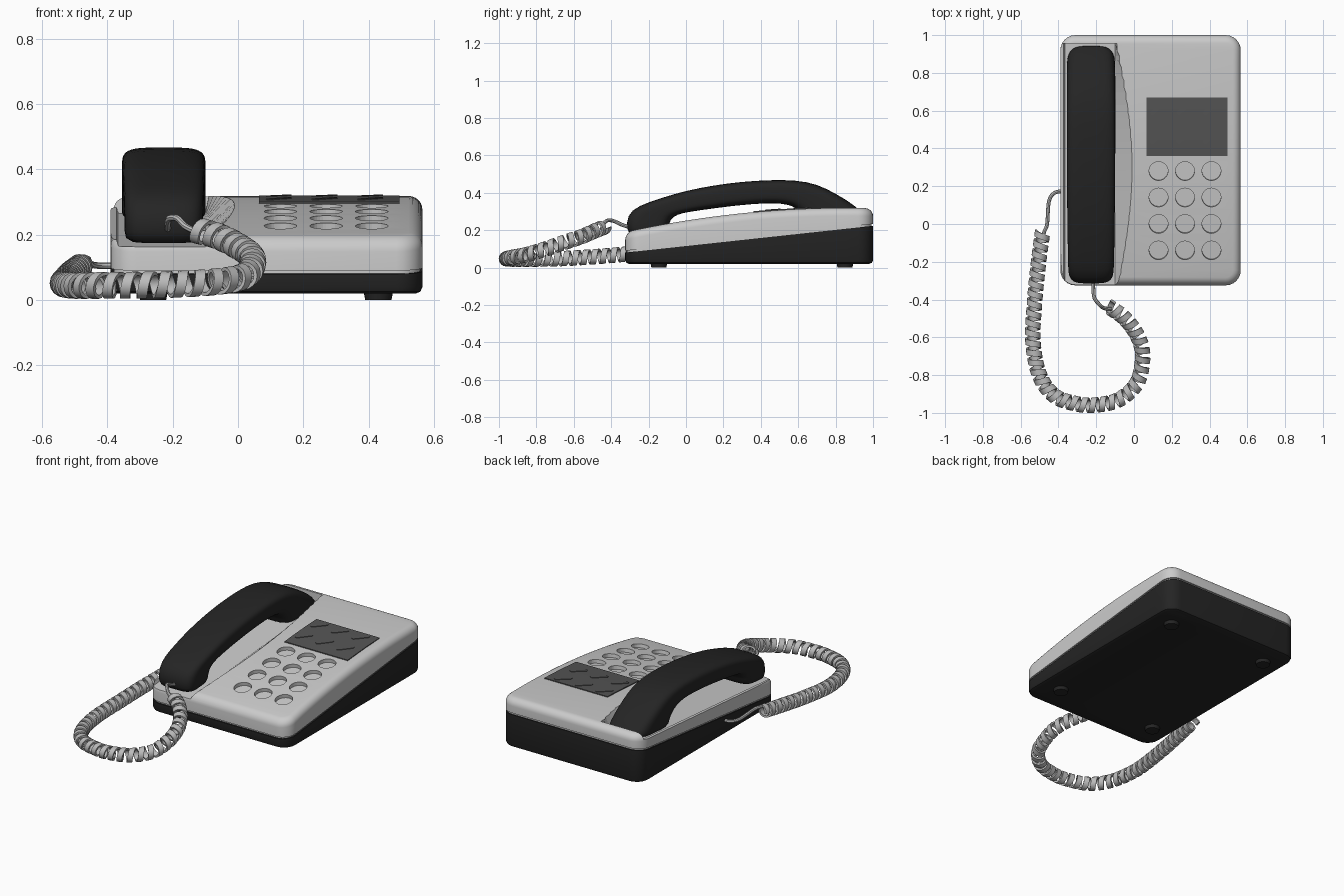
import bpy, bmesh, math
from mathutils import Vector, Matrix

if "Cube" in bpy.data.objects:
    bpy.data.objects.remove(bpy.data.objects["Cube"])


def material(name, rgb, rough=0.6):
    m = bpy.data.materials.new(name)
    m.use_nodes = True
    m.diffuse_color = (*rgb, 1)
    bsdf = m.node_tree.nodes["Principled BSDF"]
    bsdf.inputs["Base Color"].default_value = (*rgb, 1)
    bsdf.inputs["Roughness"].default_value = rough
    return m


GREY = material("light grey plastic", (0.60, 0.60, 0.60))
BLACK = material("black plastic", (0.018, 0.018, 0.018))
PANEL = material("dark grey panel", (0.09, 0.09, 0.09))
CORD = material("cord grey", (0.50, 0.50, 0.50))


def make(name, bm, mat=None, angle=35):
    bmesh.ops.recalc_face_normals(bm, faces=bm.faces)
    me = bpy.data.meshes.new(name)
    bm.to_mesh(me)
    bm.free()
    ob = bpy.data.objects.new(name, me)
    bpy.context.collection.objects.link(ob)
    if mat:
        me.materials.append(mat)
        smooth(ob, angle)
    return ob


def smooth(ob, angle=35):
    bpy.ops.object.select_all(action='DESELECT')
    ob.select_set(True)
    bpy.context.view_layer.objects.active = ob
    bpy.ops.object.shade_smooth_by_angle(angle=math.radians(angle))


def cut(ob, cutter):
    cutter.hide_render = True
    mod = ob.modifiers.new("cut", 'BOOLEAN')
    mod.operation, mod.solver, mod.object = 'DIFFERENCE', 'EXACT', cutter
    bpy.context.view_layer.objects.active = ob
    bpy.ops.object.modifier_apply(modifier=mod.name)
    bpy.data.objects.remove(cutter)


def loft(bm, sections, caps=True):
    rings = [[bm.verts.new(p) for p in s] for s in sections]
    n = len(rings[0])
    for a, b in zip(rings, rings[1:]):
        for i in range(n):
            j = (i + 1) % n
            bm.faces.new((a[i], a[j], b[j], b[i]))
    if caps:
        bm.faces.new(rings[0][::-1])
        bm.faces.new(rings[-1])
    return rings


# Heights of the body along its depth
def top(y):
    t = (y + 0.325) / 1.325
    return 0.19 + 0.289 * t - 0.162 * t * t


def seam(y):
    return 0.08 + (y + 0.325) * 0.108


def floor(y):
    return 0.165 + (y + 0.3) * 0.08


# Body: stacked rounded-rectangle rings, capped with strips across the width
CX, HALF_W, Y0, Y1 = 0.0875, 0.4775, -0.325, 1.0


def side_points(inset, r=0.08):
    w, a, b, r = HALF_W - inset, Y0 + inset, Y1 - inset, r - inset
    arc = [math.radians(15 * i) for i in range(7)]
    pts = [(w - r + r * math.sin(t), a + r - r * math.cos(t)) for t in arc]
    pts += [(w, a + r + (b - a - 2 * r) * i / 18) for i in range(1, 18)]
    return pts + [(w - r + r * math.cos(t), b - r + r * math.sin(t)) for t in arc]


def body(name, layers, mat):
    bm = bmesh.new()
    sections = []
    for inset, height in layers:
        pts = side_points(inset)
        sections.append([(CX + x, y, height(y)) for x, y in pts]
                        + [(CX - x, y, height(y)) for x, y in pts[::-1]])
    rings = loft(bm, sections, caps=False)
    for ring in (rings[0], rings[-1]):
        n = len(ring)
        for i in range(n // 2 - 1):
            bm.faces.new((ring[i], ring[i + 1], ring[n - 2 - i], ring[n - 1 - i]))
    return make(name, bm, mat)


body("base", [(0.02, lambda y: 0.02), (0.006, lambda y: 0.026),
              (0.0, lambda y: 0.04), (0.0, seam)], BLACK)

R = 0.042
shell_layers = [(0.008, lambda y: seam(y) - 0.004), (0.008, lambda y: seam(y) + 0.010),
                (0.0, lambda y: seam(y) + 0.010)]
for k in range(7):
    t = math.radians(15 * k)
    shell_layers.append((R * (1 - math.cos(t)), lambda y, d=R * (1 - math.sin(t)): top(y) - d))
shell = body("top_shell", shell_layers, GREY)

# Cradle trough for the handset, open at the front, with a curved right wall
bm = bmesh.new()
sections = []
for i in range(21):
    y = -0.345 + 1.30 * i / 20
    f, h = floor(y), top(y)
    xw = -0.09 + 0.08 * max(0, math.sin(math.pi * (y + 0.345) / 1.30))
    k = (h + 0.1 - f) / (h - f)
    sections.append([(-0.5, y, f + 0.018), (-0.372, y, f + 0.018), (-0.366, y, f),
                     (-0.10, y, f), (-0.10 + (xw + 0.10) * k, y, h + 0.1), (-0.5, y, h + 0.1)])
loft(bm, sections)
cut(shell, make("cradle_cutter", bm))

# Round key recesses
bm = bmesh.new()
for x in (0.13, 0.27, 0.41):
    for y in (-0.14, 0.0, 0.14, 0.28):
        slope = math.atan((top(y + 0.01) - top(y - 0.01)) / 0.02)
        bmesh.ops.create_cone(bm, cap_ends=True, segments=32, radius1=0.05, radius2=0.05, depth=0.044,
                              matrix=Matrix.Translation((x, y, top(y))) @ Matrix.Rotation(slope, 4, 'X'))
cut(shell, make("key_cutter", bm))
smooth(shell, 30)

# Dark panel that follows the shell, with slanted slot marks
bm = bmesh.new()
loft(bm, [[(0.065, y, top(y) - 0.003), (0.495, y, top(y) - 0.003),
           (0.495, y, top(y) + 0.005), (0.065, y, top(y) + 0.005)]
          for y in [0.36 + 0.31 * i / 8 for i in range(9)]])
make("display_panel", bm, PANEL)

bm = bmesh.new()
for cx in (0.125, 0.265, 0.405):
    for cy in (0.465, 0.615):
        outline = []
        for i in range(16):
            a = 2 * math.pi * (i + 0.5) / 16
            u = math.copysign(0.038, math.cos(a)) + 0.013 * math.cos(a)
            v = 0.013 * math.sin(a)
            outline.append((cx + (u - v) * 0.707, cy + (u + v) * 0.707))
        loft(bm, [[(x, y, top(y) + d) for x, y in outline] for d in (0.003, 0.008)])
make("panel_slots", bm, PANEL)

# Feet
for side, x in (("right", -0.26), ("left", 0.43)):
    for end, y in (("front", -0.145), ("back", 0.85)):
        bm = bmesh.new()
        bmesh.ops.create_cone(bm, cap_ends=True, segments=24, radius1=0.04, radius2=0.045,
                              depth=0.025, matrix=Matrix.Translation((x, y, 0.0125)))
        make(f"{end}_{side}_foot", bm, BLACK)

# Handset: sections spanning (upper y, z) to (lower y, z) from mouthpiece to earpiece
spans = [(-0.295, 0.165, -0.11, 0.185), (-0.318, 0.20, -0.095, 0.215), (-0.316, 0.28, -0.085, 0.255),
         (-0.26, 0.33, -0.05, 0.285), (-0.13, 0.373, 0.02, 0.298), (0.0, 0.412, 0.08, 0.307),
         (0.15, 0.440, 0.19, 0.322), (0.29, 0.459, 0.29, 0.334), (0.45, 0.469, 0.43, 0.345),
         (0.59, 0.468, 0.51, 0.343), (0.70, 0.447, 0.57, 0.33), (0.80, 0.397, 0.60, 0.305),
         (0.90, 0.335, 0.615, 0.28), (0.953, 0.285, 0.62, 0.255), (0.945, 0.258, 0.64, 0.245)]
bm = bmesh.new()
sections = []
for n, (uy, uz, ly, lz) in enumerate(spans):
    half = 0.119 + 0.010 * min(1, n / 7)
    ring = []
    for i in range(24):
        a = 2 * math.pi * (i + 0.5) / 24
        c, s = (math.copysign(abs(v) ** 0.5, v) for v in (math.cos(a), math.sin(a)))
        ring.append((-0.2275 + half * c, (uy + ly) / 2 + (uy - ly) / 2 * s,
                     (uz + lz) / 2 + (uz - lz) / 2 * s))
    sections.append(ring)
loft(bm, sections)
handset = make("handset", bm, BLACK, 60)
handset.modifiers.new("smooth", 'SUBSURF').levels = 1
handset.modifiers["smooth"].render_levels = 1


# Cord helpers: smooth path through points, evenly resampled
def smooth_path(points, count):
    p = [Vector(v) for v in points]
    p = [2 * p[0] - p[1]] + p + [2 * p[-1] - p[-2]]
    fine = []
    for i in range(1, len(p) - 2):
        a, b, c, d = p[i - 1:i + 3]
        for k in range(20):
            t = k / 20
            fine.append(0.5 * (2 * b + (c - a) * t + (2 * a - 5 * b + 4 * c - d) * t ** 2
                               + (3 * b - a - 3 * c + d) * t ** 3))
    fine.append(p[-2])
    dist = [0.0]
    for a, b in zip(fine, fine[1:]):
        dist.append(dist[-1] + (b - a).length)
    out, j = [], 0
    for i in range(count):
        s = dist[-1] * i / (count - 1)
        while j < len(fine) - 2 and dist[j + 1] < s:
            j += 1
        out.append(fine[j].lerp(fine[j + 1], (s - dist[j]) / (dist[j + 1] - dist[j])))
    return out, dist[-1]


def sweep(name, path, section):
    bm = bmesh.new()
    sections = []
    for i, c in enumerate(path):
        t = (path[min(i + 1, len(path) - 1)] - path[max(i - 1, 0)]).normalized()
        side = t.cross(Vector((0, 0, 1))).normalized()
        sections.append([c + t * a + side * b + side.cross(t) * d for a, b, d in section(i)])
    loft(bm, sections)
    return make(name, bm, CORD, 40)


# Coiled cord: a flat ribbon wound around the path
coil = [(-0.485, -0.05, 0.10), (-0.505, -0.2, 0.085), (-0.525, -0.4, 0.065), (-0.535, -0.62, 0.05),
        (-0.50, -0.8, 0.045), (-0.42, -0.91, 0.045), (-0.30, -0.953, 0.046), (-0.2, -0.958, 0.048),
        (-0.08, -0.93, 0.055), (0.01, -0.85, 0.07), (0.042, -0.75, 0.10), (0.04, -0.65, 0.135),
        (0.0, -0.56, 0.165), (-0.06, -0.49, 0.195), (-0.13, -0.44, 0.215)]
STEPS = 16
length = smooth_path(coil, 2)[1]
turns = round(length / 0.052)
path = smooth_path(coil, turns * STEPS + 1)[0]


def ribbon(i):
    a = 2 * math.pi * i / STEPS
    return [(w, r * math.cos(a), r * math.sin(a))
            for w, r in ((-0.016, 0.030), (0.016, 0.030), (0.016, 0.041), (-0.016, 0.041))]


sweep("coiled_cord", path, ribbon)


# Straight cord ends
def wire(i):
    return [(0, 0.010 * math.cos(k * math.pi / 4), 0.010 * math.sin(k * math.pi / 4)) for k in range(8)]


ends = {"base_cord_end": [(-0.37, 0.175, 0.105), (-0.42, 0.165, 0.105), (-0.45, 0.12, 0.11),
                          (-0.46, 0.0, 0.125), (-0.475, -0.04, 0.13), (-0.485, -0.08, 0.125)],
        "handset_cord_end": [(-0.215, -0.28, 0.21), (-0.215, -0.34, 0.228), (-0.21, -0.39, 0.25),
                             (-0.185, -0.425, 0.25), (-0.16, -0.445, 0.225), (-0.12, -0.45, 0.205)]}
for name, pts in ends.items():
    sweep(name, smooth_path(pts, 30)[0], wire)
